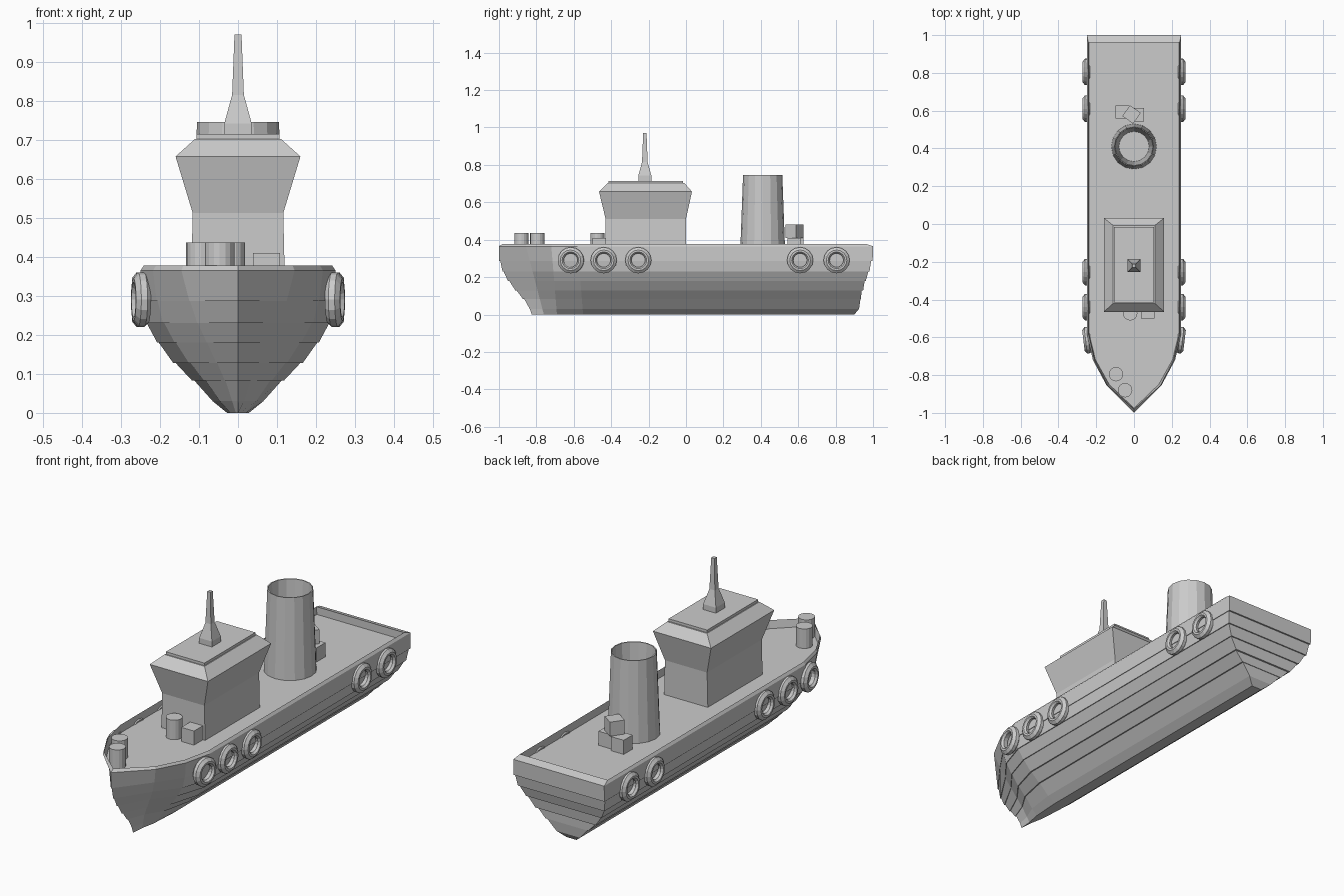
import bpy, bmesh, math
from mathutils import Matrix, Vector

if "Cube" in bpy.data.objects:
    bpy.data.objects.remove(bpy.data.objects["Cube"])


def make(name, rings, cap_start=True, cap_end=True, closed=False):
    """Skin a stack of equal-length point loops into one mesh object."""
    bm = bmesh.new()
    loops = [[bm.verts.new(p) for p in r] for r in rings]
    pairs = list(zip(loops, loops[1:]))
    if closed:
        pairs.append((loops[-1], loops[0]))
    for a, b in pairs:
        n = len(a)
        for i in range(n):
            j = (i + 1) % n
            bm.faces.new((a[i], a[j], b[j], b[i]))
    if not closed:
        if cap_start:
            bm.faces.new(loops[0][::-1])
        if cap_end:
            bm.faces.new(loops[-1])
    bmesh.ops.recalc_face_normals(bm, faces=bm.faces)
    me = bpy.data.meshes.new(name)
    bm.to_mesh(me)
    bm.free()
    ob = bpy.data.objects.new(name, me)
    bpy.context.collection.objects.link(ob)
    return ob


def circle(cx, cy, z, r, n):
    return [(cx + r * math.cos(2 * math.pi * i / n),
             cy + r * math.sin(2 * math.pi * i / n), z) for i in range(n)]


def rect(hx, y0, y1, z):
    return [(-hx, y0, z), (hx, y0, z), (hx, y1, z), (-hx, y1, z)]


def crate(name, x, y, z, s, angle=0):
    h = s / 2
    ob = make(name, [rect(h, -h, h, 0), rect(h, -h, h, s)])
    ob.data.transform(Matrix.Translation((x, y, z)) @ Matrix.Rotation(math.radians(angle), 4, 'Z'))


DECK = 0.34

# Hull: stepped strakes as (height, half width, bow y, stern y), ending in the bulwark and deck
levels = [
    (0, .028, -.825, .90), (.03, .065, -.835, .925),
    (.083, .112, -.865, .933), (.083, .118, -.872, .936),
    (.128, .160, -.905, .938), (.128, .166, -.912, .947),
    (.18, .203, -.945, .955), (.18, .207, -.952, .961),
    (.23, .234, -.975, .975), (.23, .238, -.981, .981),
    (.287, .247, -.993, .99), (.287, .25, -.999, .998),
    (.365, .25, -1, 1), (.378, .241, -.98, .96), (DECK, .238, -.975, .96),
]


def hull_loop(z, w, bow, stern):
    t = min(z / .365, 1)

    def mix(a, b):
        return a + (b - a) * t
    side = [(w * mix(.2, .58), mix(-.76, -.855)),
            (w * mix(.7, .87), mix(-.69, -.72)),
            (w, mix(-.55, -.58)), (w, stern)]
    return ([(0, bow, z)] + [(x, y, z) for x, y in side]
            + [(-x, y, z) for x, y in reversed(side)])


make("hull", [hull_loop(*lv) for lv in levels])

# Wheelhouse with flared windows, sloped roof and roof cap
make("wheelhouse", [rect(*r) for r in (
    (.12, -.43, 0, DECK), (.116, -.43, 0, .512), (.16, -.465, .032, .657),
    (.11, -.42, -.008, .702), (.106, -.415, -.015, .702), (.106, -.415, -.015, .715))])

# Square tapering mast
make("mast", [rect(h, -.22 - h, -.22 + h, z) for h, z in (
    (.035, .714), (.035, .742), (.015, .815), (.009, .97))])

# Hollow funnel
make("funnel", [circle(0, .41, z, r, 16) for r, z in (
    (.12, DECK), (.105, .745), (.1, .745), (.08, .36))])

# Tyre fenders on both sides
profile = [(.04, -.012), (.06, -.018), (.07, -.008), (.07, .008), (.055, .02), (.045, .02), (.037, .01)]
for y in (-.615, -.44, -.255, .61, .805):
    for s in (1, -1):
        n = 16
        rings = []
        for r, d in profile:
            rings.append([(s * (.252 + d), y + r * math.cos(2 * math.pi * i / n),
                           .29 + r * math.sin(2 * math.pi * i / n)) for i in range(n)])
        tyre = make("tyre_fender", rings, closed=True)
        if y < -.6:
            # foremost tyres follow the narrowing hull
            c = Matrix.Translation((s * .25, y, .29))
            tyre.data.transform(Matrix.Translation((-s * .004, 0, 0)) @ c
                                @ Matrix.Rotation(-s * .12, 4, 'Z') @ c.inverted())

# Barrels
for x, y in ((-.095, -.795), (-.047, -.88), (-.02, -.473)):
    make("barrel", [circle(x, y, z, .038, 16) for z in (DECK, .437)])

# Crates beside the wheelhouse and stacked behind the funnel
crate("front_crate", .073, -.465, DECK, .07)
crate("rear_crate_left", -.062, .593, DECK, .07)
crate("rear_crate_right", .017, .578, DECK, .07)
crate("rear_crate_top", -.013, .58, DECK + .07, .07, 55)
